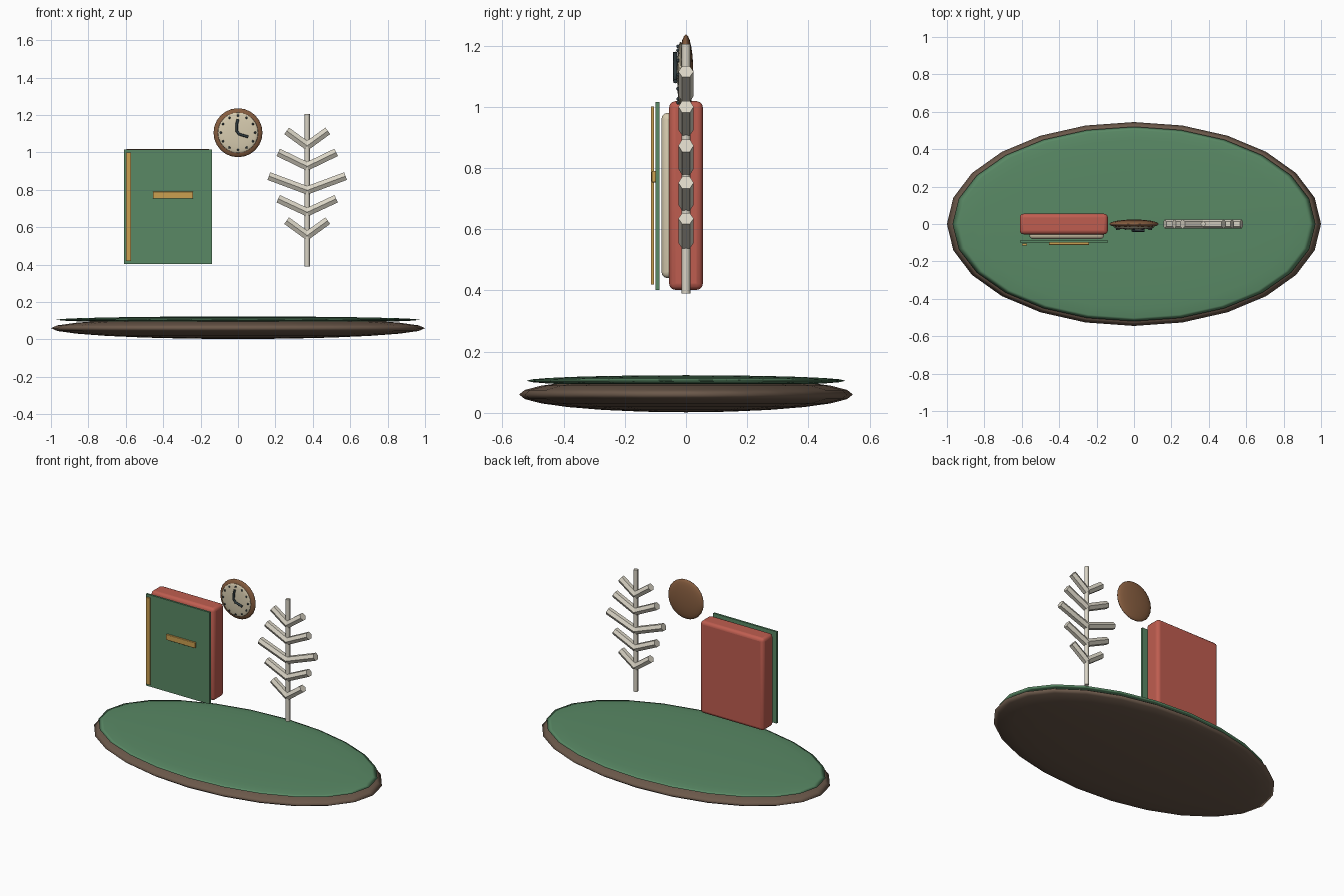
import bpy
import math
from mathutils import Vector

if "Cube" in bpy.data.objects:
    bpy.data.objects.remove(bpy.data.objects["Cube"])


def mat(name, rgb):
    m = bpy.data.materials.new(name)
    m.diffuse_color = (*rgb, 1)
    m.use_nodes = True
    m.node_tree.nodes["Principled BSDF"].inputs["Base Color"].default_value = m.diffuse_color
    return m


GREEN = mat("green", (0.10, 0.25, 0.13))
WOOD = mat("dark_wood", (0.15, 0.10, 0.07))
RED = mat("red", (0.52, 0.11, 0.08))
CREAM = mat("cream", (0.68, 0.60, 0.43))
GOLD = mat("gold", (0.60, 0.35, 0.08))
RIM = mat("brown", (0.24, 0.11, 0.05))
INK = mat("ink", (0.03, 0.045, 0.05))
BONE = mat("bone", (0.70, 0.66, 0.56))


def finish(name, m, smooth=None):
    o = bpy.context.object
    o.name = name
    o.data.materials.append(m)
    if smooth:
        bpy.ops.object.transform_apply(location=False, rotation=False, scale=True)
        bpy.ops.object.shade_smooth_by_angle(angle=math.radians(smooth))
    return o


def ellipsoid(name, loc, radii, m, seg=24, rings=12):
    bpy.ops.mesh.primitive_uv_sphere_add(segments=seg, ring_count=rings, radius=1, location=loc)
    bpy.context.object.scale = radii
    return finish(name, m, 180)


def box(name, lo, hi, m, bevel=0.0):
    lo, hi = Vector(lo), Vector(hi)
    bpy.ops.mesh.primitive_cube_add(size=1, location=(lo + hi) / 2)
    bpy.context.object.scale = hi - lo
    o = finish(name, m, 40)
    if bevel:
        b = o.modifiers.new("bevel", "BEVEL")
        b.width = bevel
        b.segments = 3
    return o


def rod(name, a, b, r, m, sides, smooth=None):
    a, b = Vector(a), Vector(b)
    d = b - a
    bpy.ops.mesh.primitive_cylinder_add(vertices=sides, radius=r, depth=d.length, location=(a + b) / 2)
    bpy.context.object.rotation_euler = (0, math.atan2(d.x, d.z), 0)
    return finish(name, m, smooth)


# Oval base with green top
ellipsoid("base", (0, 0, 0.06), (1.0, 0.545, 0.058), WOOD)
ellipsoid("base_top", (0, 0, 0.105), (0.97, 0.52, 0.018), GREEN)

# Book: block, pages, cover and gilt trim
box("book_block", (-0.61, -0.055, 0.402), (-0.14, 0.055, 1.018), RED, 0.02)
box("book_pages", (-0.56, -0.08, 0.44), (-0.16, -0.03, 0.98), CREAM, 0.02)
box("book_cover", (-0.61, -0.10, 0.402), (-0.14, -0.087, 1.015), GREEN)
box("spine_strip", (-0.60, -0.115, 0.42), (-0.572, -0.105, 1.0), GOLD)
box("cover_bar", (-0.455, -0.112, 0.753), (-0.24, -0.098, 0.79), GOLD, 0.003)

# Clock: rim, dial, hour dots and bent hands
CZ = 1.105
ellipsoid("clock_rim", (0, 0, CZ), (0.131, 0.024, 0.131), RIM)
ellipsoid("clock_dial", (0, -0.018, CZ), (0.108, 0.011, 0.108), CREAM)
for i in range(12):
    a = i * math.pi / 6
    ellipsoid(f"hour_dot_{i}", (0.092 * math.sin(a), -0.026, CZ + 0.092 * math.cos(a)),
              (0.006, 0.006, 0.006), INK, 8, 6)
path = [(0, 1.178), (-0.007, 1.15), (-0.008, 1.115), (0.006, 1.097), (0.03, 1.09), (0.055, 1.083)]
cu = bpy.data.curves.new("clock_hands", "CURVE")
cu.dimensions = "3D"
cu.bevel_depth = 0.007
cu.bevel_resolution = 2
cu.use_fill_caps = True
sp = cu.splines.new("POLY")
sp.points.add(len(path) - 1)
for p, (x, z) in zip(sp.points, path):
    p.co = (x, -0.035, z, 1)
cu.materials.append(INK)
bpy.context.collection.objects.link(bpy.data.objects.new("clock_hands", cu))

# Branching frond: stem and mirrored hexagonal branches
SX = 0.37
rod("stem", (SX, 0, 0.39), (SX, 0, 1.205), 0.014, BONE, 8, 50)
for i, (reach, z0, z1) in enumerate([(0.11, 0.555, 0.635), (0.155, 0.68, 0.752), (0.205, 0.797, 0.873),
                                     (0.155, 0.925, 1.0), (0.11, 1.035, 1.115)]):
    for side, s in (("left", -1), ("right", 1)):
        o = rod(f"branch_{side}_{i}", (SX, 0, z0), (SX + s * reach, 0, z1), 0.025, BONE, 6)
        # turn the hexagon so its corners point front and back
        assert o.data.polygons
